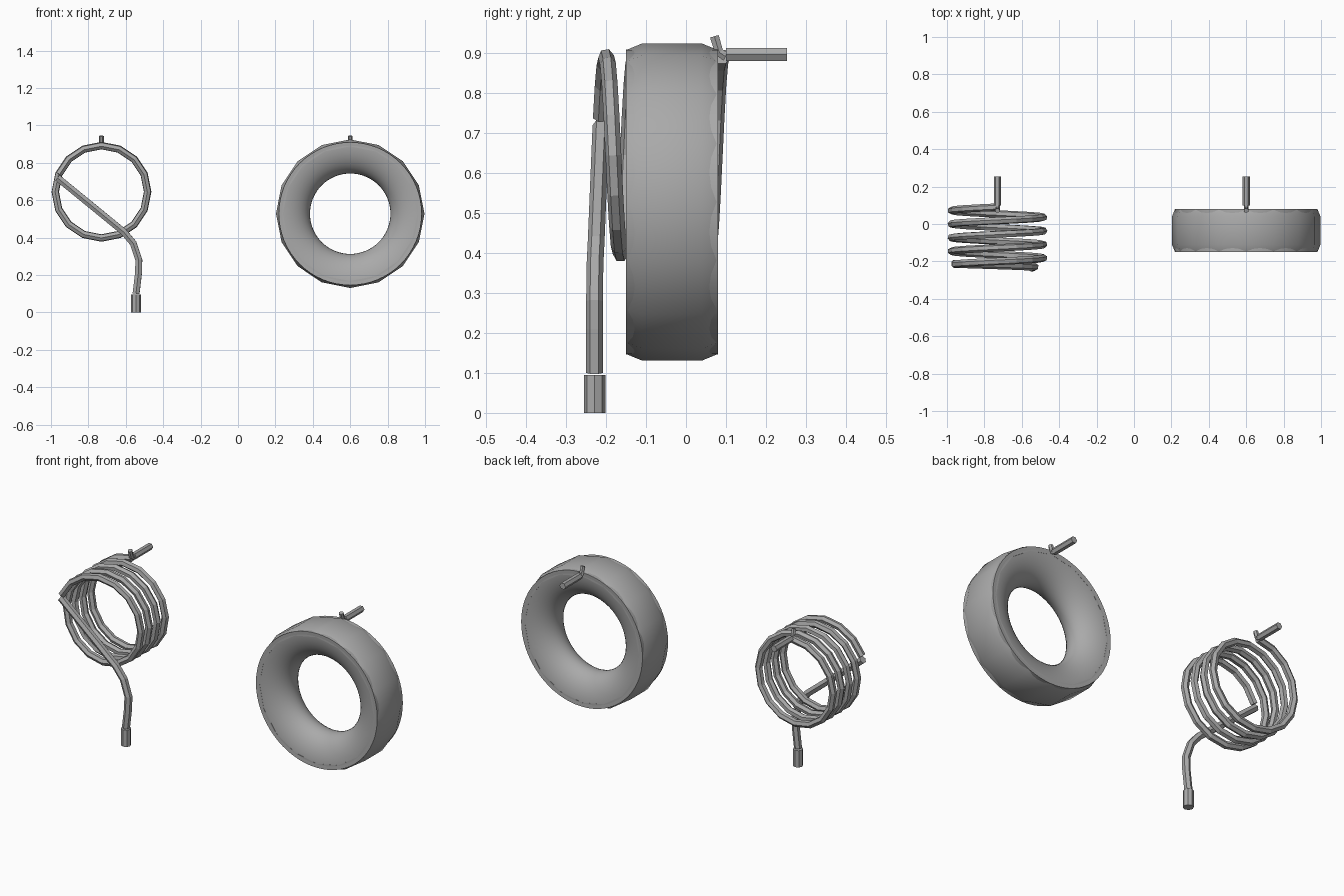
import bpy
import bmesh
from math import sin, cos, pi, tau

cube = bpy.data.objects.get("Cube")
if cube:
    bpy.data.objects.remove(cube, do_unlink=True)

grey = bpy.data.materials.new("plain grey")
grey.use_nodes = True
GREY = (0.4, 0.4, 0.4, 1)
grey.diffuse_color = GREY
grey.node_tree.nodes["Principled BSDF"].inputs["Base Color"].default_value = GREY


def activate(obj):
    bpy.ops.object.select_all(action="DESELECT")
    obj.select_set(True)
    bpy.context.view_layer.objects.active = obj


def tube(name, points, radius, sides=6):
    """Capped tube along a polyline."""
    curve = bpy.data.curves.new(name, "CURVE")
    curve.dimensions = "3D"
    curve.bevel_depth = radius
    curve.bevel_resolution = (sides - 4) // 2
    curve.use_fill_caps = True
    spline = curve.splines.new("POLY")
    spline.points.add(len(points) - 1)
    for target, p in zip(spline.points, points):
        target.co = (*p, 1)
    spline.use_smooth = False
    obj = bpy.data.objects.new(name, curve)
    bpy.context.collection.objects.link(obj)
    activate(obj)
    bpy.ops.object.convert(target="MESH")
    obj = bpy.context.object
    obj.data.materials.clear()
    obj.data.materials.append(grey)
    return obj


def lathe(name, profile, segments, centre):
    """Closed (radius, y) profile spun about the y axis."""
    bm = bmesh.new()
    rings = []
    for i in range(segments):
        a = tau * i / segments
        rings.append([bm.verts.new((r * sin(a), y, r * cos(a))) for r, y in profile])
    n = len(profile)
    for i in range(segments):
        a, b = rings[i], rings[(i + 1) % segments]
        for j in range(n):
            k = (j + 1) % n
            bm.faces.new((a[j], a[k], b[k], b[j]))
    bmesh.ops.recalc_face_normals(bm, faces=bm.faces)
    mesh = bpy.data.meshes.new(name)
    bm.to_mesh(mesh)
    bm.free()
    obj = bpy.data.objects.new(name, mesh)
    bpy.context.collection.objects.link(obj)
    obj.location = centre
    mesh.materials.append(grey)
    activate(obj)
    bpy.ops.object.shade_smooth_by_angle()
    return obj


COIL_X, COIL_Z, RING_X = -0.73, 0.645, 0.6

# Wound coil, running from the back to the front
STEPS, PITCH, R = 16, 0.0725, 0.247
coil = []
for i in range(4 * STEPS + 4):
    a = tau * i / STEPS
    coil.append((COIL_X - R * sin(a), 0.09 - PITCH * i / STEPS, COIL_Z + R * cos(a)))
tube("coil", coil, 0.02)

# Lead that crosses the front of the coil and bends down to the terminal
tube("front_lead", [(-0.965, -0.213, 0.72), (-0.61, -0.225, 0.43),
                    (-0.56, -0.228, 0.37), (-0.53, -0.229, 0.28),
                    (-0.532, -0.229, 0.21), (-0.545, -0.229, 0.10)], 0.021)
tube("terminal", [(-0.545, -0.229, 0), (-0.545, -0.229, 0.095)], 0.027, 8)

# Wide ring: flared smooth bore inside a round rim
MID, HALF = -0.035, 0.115
bore = [(0.382 - 0.167 * cos(pi * t / 20), MID + HALF * sin(pi * t / 20))
        for t in range(-10, 11)]
lathe("ring_flare", bore, 64, (RING_X, 0, 0.528))

# Sixteen-sided chamfered band around the rim
band = [(0.36, MID - HALF + 0.001), (0.381, MID - HALF + 0.001), (0.397, MID - 0.075),
        (0.397, MID + 0.075), (0.381, MID + HALF - 0.001), (0.36, MID + HALF - 0.001)]
lathe("ring_band", band, 16, (RING_X, 0, 0.528))

# Matching back leads on the coil and the ring
for part, x in (("coil", COIL_X), ("ring", RING_X)):
    tube(part + "_bent_stub", [(x, 0.071, 0.943), (x, 0.083, 0.903), (x, 0.1, 0.892)], 0.013)
    tube(part + "_back_lead", [(x, 0.1, 0.897), (x, 0.253, 0.897)], 0.019)
